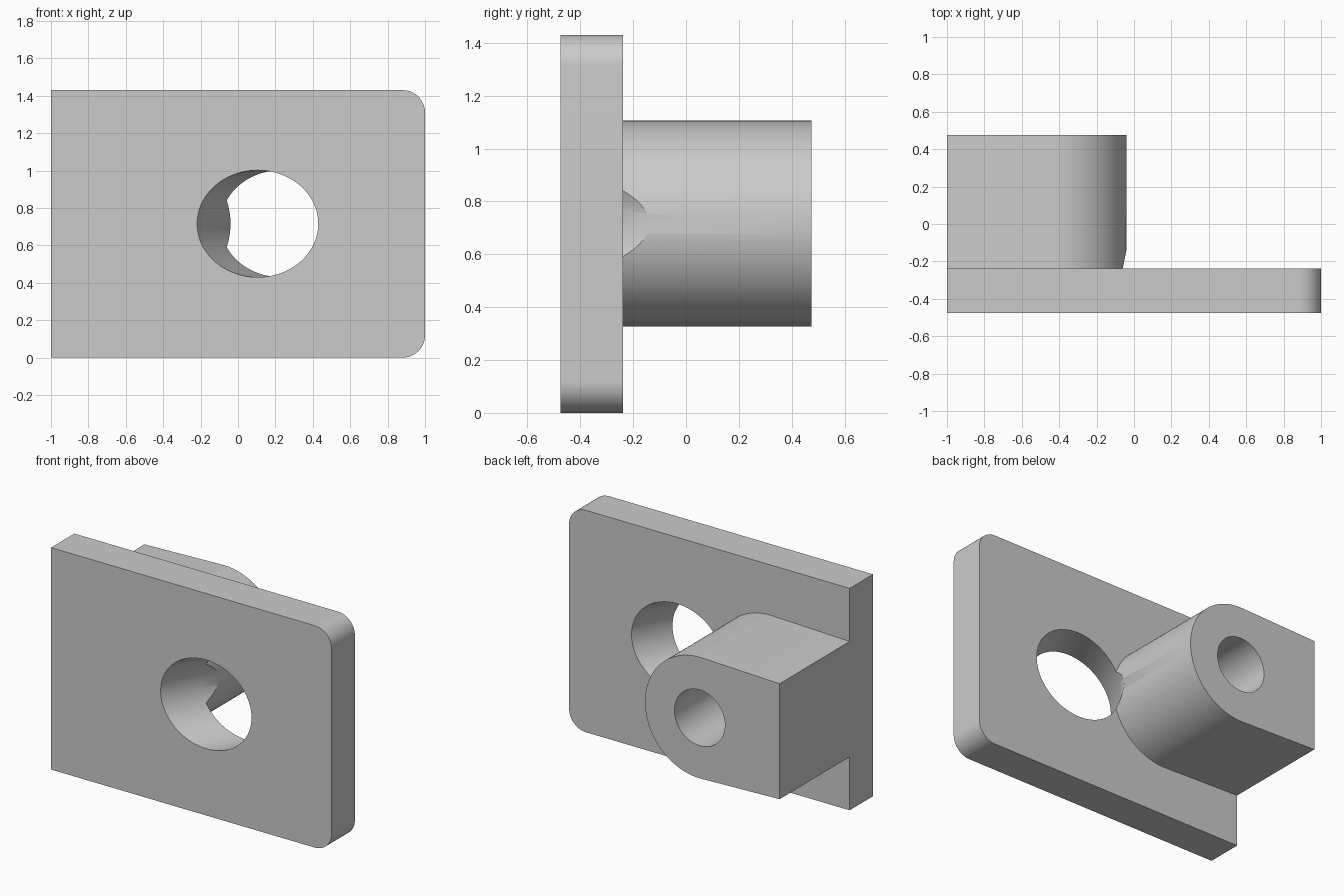
import bpy, bmesh, math
from mathutils import Matrix, Vector

cube = bpy.data.objects.get("Cube")
if cube:
    bpy.data.objects.remove(cube, do_unlink=True)

FRONT, SEAM, BACK = -0.475, -0.238, 0.475   # y planes
HEIGHT, MID = 1.43, 0.716

grey = bpy.data.materials.new("plain grey")
grey.use_nodes = True
grey.diffuse_color = (0.6, 0.6, 0.6, 1)
grey.node_tree.nodes["Principled BSDF"].inputs["Base Color"].default_value = (0.6, 0.6, 0.6, 1)


def arc(cx, cz, r, a0, a1, steps):
    angles = [math.radians(a0 + (a1 - a0) * i / steps) for i in range(steps + 1)]
    return [(cx + r * math.cos(a), cz + r * math.sin(a)) for a in angles]


def finish(name, bm):
    bmesh.ops.recalc_face_normals(bm, faces=bm.faces)
    mesh = bpy.data.meshes.new(name)
    bm.to_mesh(mesh)
    bm.free()
    mesh.materials.append(grey)
    obj = bpy.data.objects.new(name, mesh)
    bpy.context.collection.objects.link(obj)
    return obj


def extrude_profile(name, points, y0, y1):
    bm = bmesh.new()
    face = bm.faces.new([bm.verts.new((x, y0, z)) for x, z in points])
    ext = bmesh.ops.extrude_face_region(bm, geom=[face])["geom"]
    moved = [v for v in ext if isinstance(v, bmesh.types.BMVert)]
    bmesh.ops.translate(bm, verts=moved, vec=(0, y1 - y0, 0))
    return finish(name, bm)


def cylinder(name, radius, start, end):
    start, end = Vector(start), Vector(end)
    turn = (end - start).to_track_quat("Z", "Y").to_matrix().to_4x4()
    bm = bmesh.new()
    bmesh.ops.create_cone(bm, cap_ends=True, segments=96, radius1=radius, radius2=radius,
                          depth=(end - start).length,
                          matrix=Matrix.Translation((start + end) / 2) @ turn)
    obj = finish(name, bm)
    obj.hide_render = True
    return obj


def select_only(obj):
    bpy.ops.object.select_all(action="DESELECT")
    obj.select_set(True)
    bpy.context.view_layer.objects.active = obj


def cut(obj, cutter):
    select_only(obj)
    mod = obj.modifiers.new("cut", "BOOLEAN")
    mod.operation, mod.solver, mod.object = "DIFFERENCE", "EXACT", cutter
    bpy.ops.object.modifier_apply(modifier=mod.name)


# Plate, rounded on its left side only
r = 0.12
plate = extrude_profile(
    "plate",
    [(-1, HEIGHT), (-1, 0)] + arc(1 - r, r, r, -90, 0, 16) + arc(1 - r, HEIGHT - r, r, 0, 90, 16),
    FRONT, SEAM)

# Boss with a round end and slightly tapering flanks
boss_x, boss_r, half = -0.43, 0.39, 0.372
boss = extrude_profile(
    "boss",
    [(-1, MID + half), (-1, MID - half)] + arc(boss_x, MID, boss_r, -92, 92, 64),
    SEAM, BACK)

# Slanted hole through the plate, grazing the boss
lean = math.radians(28)
axis = Vector((math.sin(lean), math.cos(lean), 0))
entry = Vector((0.105, FRONT, MID))
slanted = cylinder("slanted_hole_cutter", 0.286, entry - axis * 0.5, entry + axis * 1.3)
cut(plate, slanted)
cut(boss, slanted)

# Straight hole in the boss, closed by the plate
bore = cylinder("bore_cutter", 0.18, (boss_x, SEAM - 0.1, MID), (boss_x, BACK + 0.1, MID))
cut(boss, bore)

for cutter in (slanted, bore):
    bpy.data.objects.remove(cutter, do_unlink=True)

for part in (plate, boss):
    select_only(part)
    bpy.ops.object.shade_smooth_by_angle(angle=math.radians(30))
